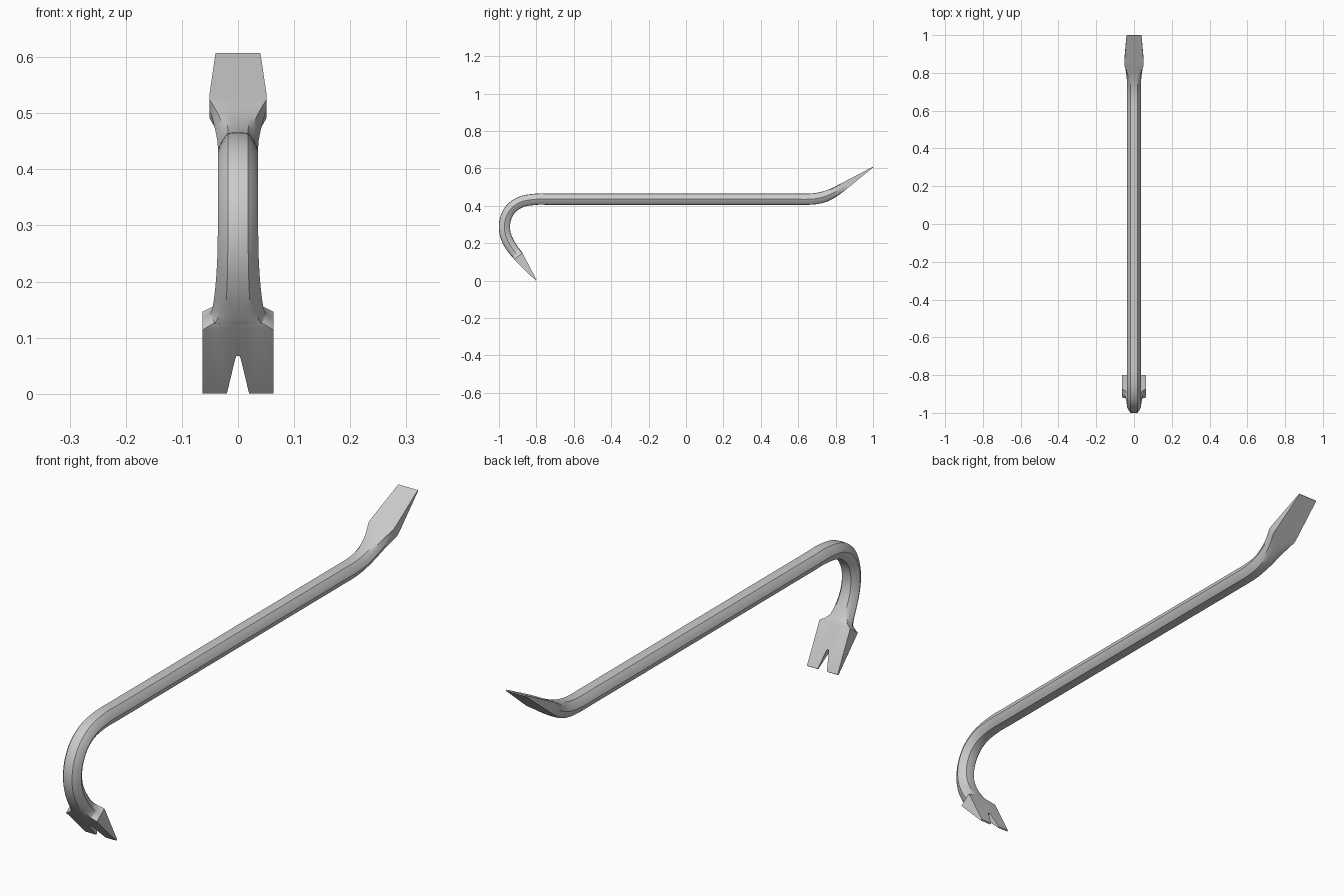
import bpy, bmesh, math
from mathutils import Vector

if "Cube" in bpy.data.objects:
    bpy.data.objects.remove(bpy.data.objects["Cube"])

SIDES = 24


def spline(rows, steps):
    """Smoothly interpolate rows of (y, z, half thickness, half width, squareness)."""
    pts = [rows[0]] + rows + [rows[-1]]
    out = []
    for a, b, c, d in zip(pts, pts[1:], pts[2:], pts[3:]):
        for i in range(steps):
            t = i / steps
            out.append(tuple(
                0.5 * (2 * q + (r - p) * t + (2 * p - 5 * q + 4 * r - s) * t * t
                       + (3 * q - p - 3 * r + s) * t ** 3)
                for p, q, r, s in zip(a, b, c, d)))
    return out + [rows[-1]]


def section(k):
    """Unit outline: rounded hexagon (k=0) blending to a rectangle (k=1)."""
    k = min(max(k, 0), 1)
    pts = []
    for i in range(SIDES):
        a = 2 * math.pi * i / SIDES
        c, s = math.cos(a), math.sin(a)
        r = math.cos(math.pi / 6) / math.cos(a % (math.pi / 3) - math.pi / 6)
        hx, hz = r * c, r * s / math.cos(math.pi / 6)
        x, z = 0.65 * hx + 0.35 * c, 0.65 * hz + 0.35 * s
        m = max(abs(c), abs(s))
        pts.append((x * (1 - k) + c / m * k, z * (1 - k) + s / m * k))
    return pts


def make_object(name, bm):
    bmesh.ops.recalc_face_normals(bm, faces=bm.faces)
    mesh = bpy.data.meshes.new(name)
    bm.to_mesh(mesh)
    bm.free()
    ob = bpy.data.objects.new(name, mesh)
    bpy.context.collection.objects.link(ob)
    return ob


def loft(name, rows):
    bm = bmesh.new()
    rings = []
    for i, (y, z, th, w, k) in enumerate(rows):
        p, n = rows[max(i - 1, 0)], rows[min(i + 1, len(rows) - 1)]
        d = Vector((n[0] - p[0], n[1] - p[1])).normalized()
        rings.append([bm.verts.new((w * u, y - d.y * th * v, z + d.x * th * v))
                      for u, v in section(k)])
    for a, b in zip(rings, rings[1:]):
        for j in range(SIDES):
            m = (j + 1) % SIDES
            bm.faces.new((a[j], a[m], b[m], b[j]))
    bm.faces.new(rings[0])
    bm.faces.new(rings[-1])
    return make_object(name, bm)


# Claw wedge, then its shoulder
claw = [(-0.802, 0.002, 0.003, 0.063, 1),
        (-0.896, 0.130, 0.0275, 0.063, 1)]
# Hook bend
hook = spline([(-0.904, 0.141, 0.0285, 0.050, 0.6),
               (-0.916, 0.155, 0.029, 0.045, 0.25),
               (-0.943, 0.194, 0.030, 0.040, 0.05),
               (-0.964, 0.240, 0.030, 0.037, 0),
               (-0.971, 0.290, 0.030, 0.036, 0),
               (-0.961, 0.342, 0.030, 0.036, 0),
               (-0.930, 0.390, 0.030, 0.036, 0),
               (-0.875, 0.423, 0.030, 0.036, 0),
               (-0.800, 0.435, 0.030, 0.036, 0),
               (-0.740, 0.435, 0.030, 0.036, 0)], 4)
# Upswept chisel end
neck = spline([(0.600, 0.435, 0.030, 0.036, 0),
               (0.650, 0.435, 0.030, 0.036, 0),
               (0.700, 0.439, 0.030, 0.036, 0),
               (0.750, 0.452, 0.029, 0.037, 0.1),
               (0.800, 0.476, 0.025, 0.042, 0.4),
               (0.850, 0.508, 0.020, 0.051, 1)], 4)
chisel = [(0.870, 0.521, 0.0175, 0.0505, 1),
          (0.999, 0.606, 0.002, 0.040, 1)]
bar = loft("pry_bar", claw + hook + neck + chisel)

# Nail slot cut through the claw
bm = bmesh.new()
outline = [(-0.0235, -0.015), (0.0235, -0.015), (0.005, 0.062),
           (0.003, 0.067), (-0.003, 0.067), (-0.005, 0.062)]
near, far = ([bm.verts.new((x, y, z)) for x, z in outline] for y in (-0.93, -0.7))
for j in range(len(outline)):
    m = (j + 1) % len(outline)
    bm.faces.new((near[j], near[m], far[m], far[j]))
bm.faces.new(near)
bm.faces.new(far)
cutter = make_object("slot_cutter", bm)
cutter.hide_render = True

bpy.context.view_layer.objects.active = bar
bar.select_set(True)
cut = bar.modifiers.new("nail_slot", 'BOOLEAN')
cut.operation = 'DIFFERENCE'
cut.solver = 'EXACT'
cut.object = cutter
bpy.ops.object.modifier_apply(modifier=cut.name)
bpy.data.objects.remove(cutter)
bpy.ops.object.shade_smooth_by_angle(angle=math.radians(32))
